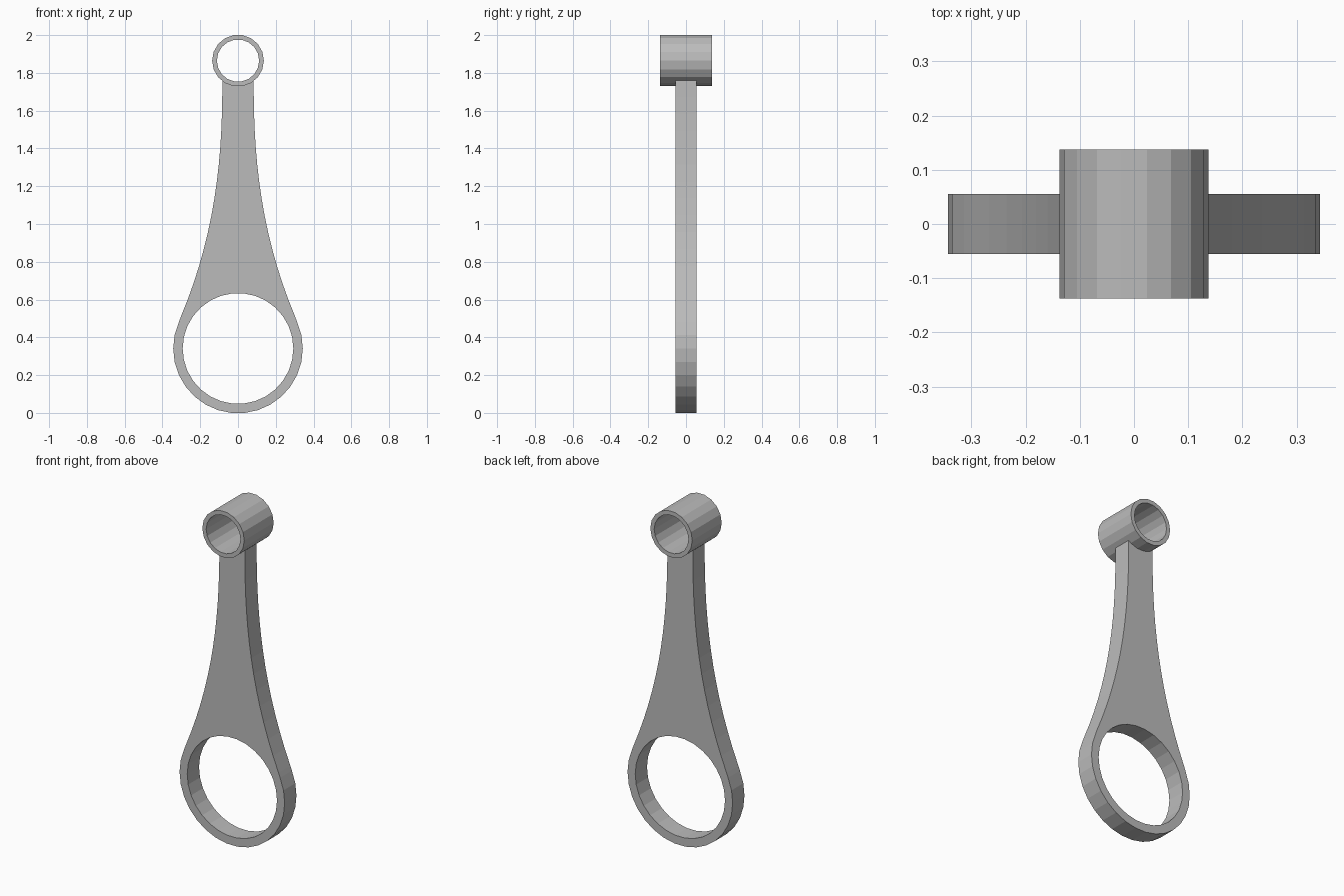
import bpy
import bmesh
from math import cos, sin, radians, sqrt

default = bpy.data.objects.get("Cube")
if default:
    bpy.data.objects.remove(default, do_unlink=True)

steel = bpy.data.materials.new("grey steel")
steel.use_nodes = True
steel.diffuse_color = (0.5, 0.5, 0.5, 1)
steel.node_tree.nodes["Principled BSDF"].inputs["Base Color"].default_value = steel.diffuse_color

BIG_Z, BIG_R, BIG_HOLE, BIG_SIDES = 0.341, 0.343, 0.293, 30
PIN_Z, PIN_R, PIN_HOLE, PIN_SIDES = 1.865, 0.137, 0.112, 18


def circle(z, r, sides):
    return [(r * cos(radians(i * 360 / sides)), z + r * sin(radians(i * 360 / sides)))
            for i in range(sides)]


def plate(name, loops, half_depth):
    """Fill an outline with its hole in the XZ plane and extrude it along Y."""
    bm = bmesh.new()
    for loop in loops:
        verts = [bm.verts.new((x, -half_depth, z)) for x, z in loop]
        for a, b in zip(verts, verts[1:] + verts[:1]):
            bm.edges.new((a, b))
    bmesh.ops.triangle_fill(bm, edges=bm.edges[:], use_beauty=True, normal=(0, -1, 0))
    ext = bmesh.ops.extrude_face_region(bm, geom=bm.faces[:], use_keep_orig=True)
    moved = [g for g in ext["geom"] if isinstance(g, bmesh.types.BMVert)]
    bmesh.ops.translate(bm, verts=moved, vec=(0, 2 * half_depth, 0))
    bmesh.ops.recalc_face_normals(bm, faces=bm.faces[:])
    mesh = bpy.data.meshes.new(name)
    bm.to_mesh(mesh)
    bm.free()
    mesh.materials.append(steel)
    obj = bpy.data.objects.new(name, mesh)
    bpy.context.collection.objects.link(obj)
    return obj


# Flared right-hand edge of the shank, from the big eye up to the pin sleeve
top_x, top_z, low_x, low_z, steps = 0.083, 1.765, 0.303, 0.508, 14
flare = []
for i in range(steps + 1):
    t = 1 - i / steps
    flare.append((top_x + (low_x - top_x) * t ** 2.4, top_z - (top_z - low_z) * t))

# Shank top, hidden inside the sleeve wall
seat_r = 0.125
seat = [(x, PIN_Z - sqrt(seat_r ** 2 - x ** 2)) for x in (0.04, 0, -0.04)]

# Lower arc of the big eye, from the left flare round to the right one
step = 360 / BIG_SIDES
arc = [(BIG_R * cos(radians(k * step)), BIG_Z + BIG_R * sin(radians(k * step)))
       for k in range(13, BIG_SIDES + 3)]

outline = flare + seat + [(-x, z) for x, z in reversed(flare)] + arc
plate("rod_body", [outline, circle(BIG_Z, BIG_HOLE, BIG_SIDES)], 0.055)

# Pin sleeve at the small end
plate("pin_sleeve", [circle(PIN_Z, PIN_R, PIN_SIDES),
                     circle(PIN_Z, PIN_HOLE, PIN_SIDES)], 0.137)
